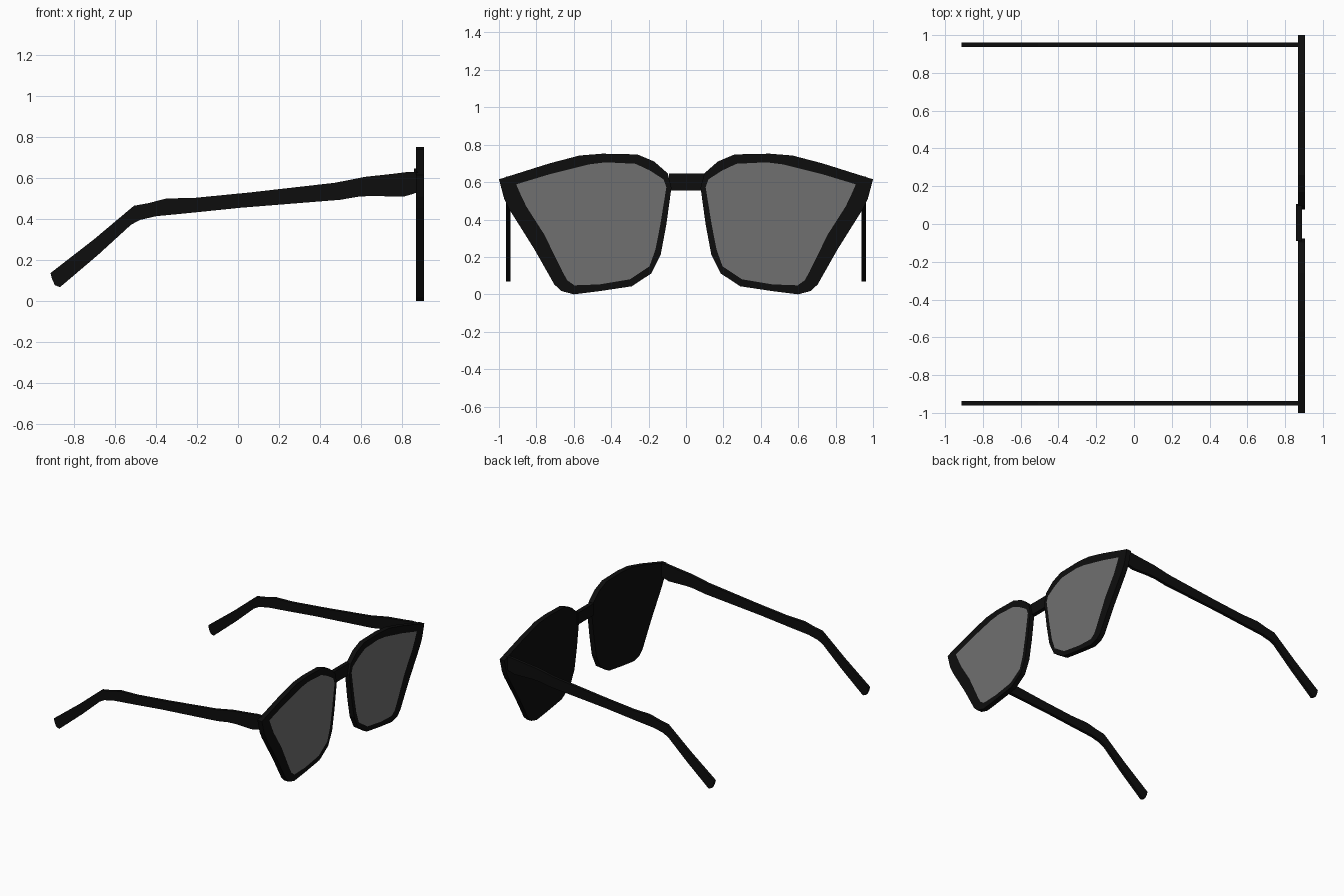
import bpy, bmesh

if "Cube" in bpy.data.objects:
    bpy.data.objects.remove(bpy.data.objects["Cube"])

FRONT_X, BACK_X = 0.906, 0.867


def material(name, value):
    m = bpy.data.materials.new(name)
    m.diffuse_color = (value, value, value, 1)
    m.use_nodes = True
    m.node_tree.nodes["Principled BSDF"].inputs["Base Color"].default_value = m.diffuse_color
    return m


black = material("black_plastic", 0.004)
grey = material("grey_lens", 0.16)


def finish(bm, name, mats):
    bmesh.ops.recalc_face_normals(bm, faces=bm.faces[:])
    mesh = bpy.data.meshes.new(name)
    bm.to_mesh(mesh)
    bm.free()
    for m in mats:
        mesh.materials.append(m)
    obj = bpy.data.objects.new(name, mesh)
    bpy.context.collection.objects.link(obj)
    return obj


def skin(bm, a, b):
    n = len(a)
    for i in range(n):
        j = (i + 1) % n
        bm.faces.new((a[i], a[j], b[j], b[i]))


# Outer rim and lens outlines as (distance from centre, height)
rim = [(1.0, .615), (.73, .70), (.57, .742), (.447, .752), (.26, .748),
       (.17, .71), (.098, .647), (.078, .57), (.105, .374), (.135, .214),
       (.185, .112), (.29, .043), (.463, .017), (.60, 0), (.667, .018),
       (.704, .053), (.81, .24), (.945, .455), (.972, .51)]
lens = [(.908, .588), (.73, .642), (.517, .695), (.43, .706), (.27, .698),
        (.195, .663), (.12, .615), (.105, .572), (.137, .374), (.163, .24),
        (.195, .15), (.30, .08), (.463, .053), (.597, .048), (.635, .075),
        (.66, .12), (.758, .32), (.854, .47), (.885, .535)]

# Temple side profile as (x, z): top edge backwards, then bottom edge forwards
temple = [(.878, .63), (.83, .63), (.75, .62), (.62, .606), (.473, .577),
          (.06, .53), (-.205, .504), (-.35, .50), (-.44, .477),
          (-.507, .465), (-.537, .44), (-.70, .303), (-.914, .137),
          (-.907, .108), (-.893, .078), (-.868, .068), (-.683, .225),
          (-.522, .372), (-.478, .396), (-.40, .414), (-.234, .43),
          (.01, .455), (.498, .494), (.585, .509), (.65, .513),
          (.805, .509), (.854, .523), (.878, .533)]


def eyepiece(side, name):
    bm = bmesh.new()
    back = [bm.verts.new((BACK_X, side * y, z)) for y, z in rim]
    front = [bm.verts.new((FRONT_X, side * y, z)) for y, z in rim]
    inner = [bm.verts.new((FRONT_X, side * y, z)) for y, z in lens]
    skin(bm, back, front)
    skin(bm, front, inner)
    bm.faces.new(back)
    # tinted lens set flush in the front of the plate
    bm.faces.new(inner).material_index = 1
    finish(bm, name, [black, grey])


def temple_arm(side, name):
    bm = bmesh.new()
    a, b = [[bm.verts.new((x, side * y, z)) for x, z in temple]
            for y in (.938, .962)]
    skin(bm, a, b)
    bm.faces.new(a)
    bm.faces.new(b)
    finish(bm, name, [black])


for side, label in ((1, "left"), (-1, "right")):
    eyepiece(side, "rim_and_lens_" + label)
    temple_arm(side, "temple_arm_" + label)

# Nose bridge, set slightly behind the rims
bm = bmesh.new()
bmesh.ops.create_cube(bm, size=1)
bmesh.ops.scale(bm, vec=(.032, .196, .091), verts=bm.verts[:])
bmesh.ops.translate(bm, vec=(.873, .008, .601), verts=bm.verts[:])
finish(bm, "nose_bridge", [black])
